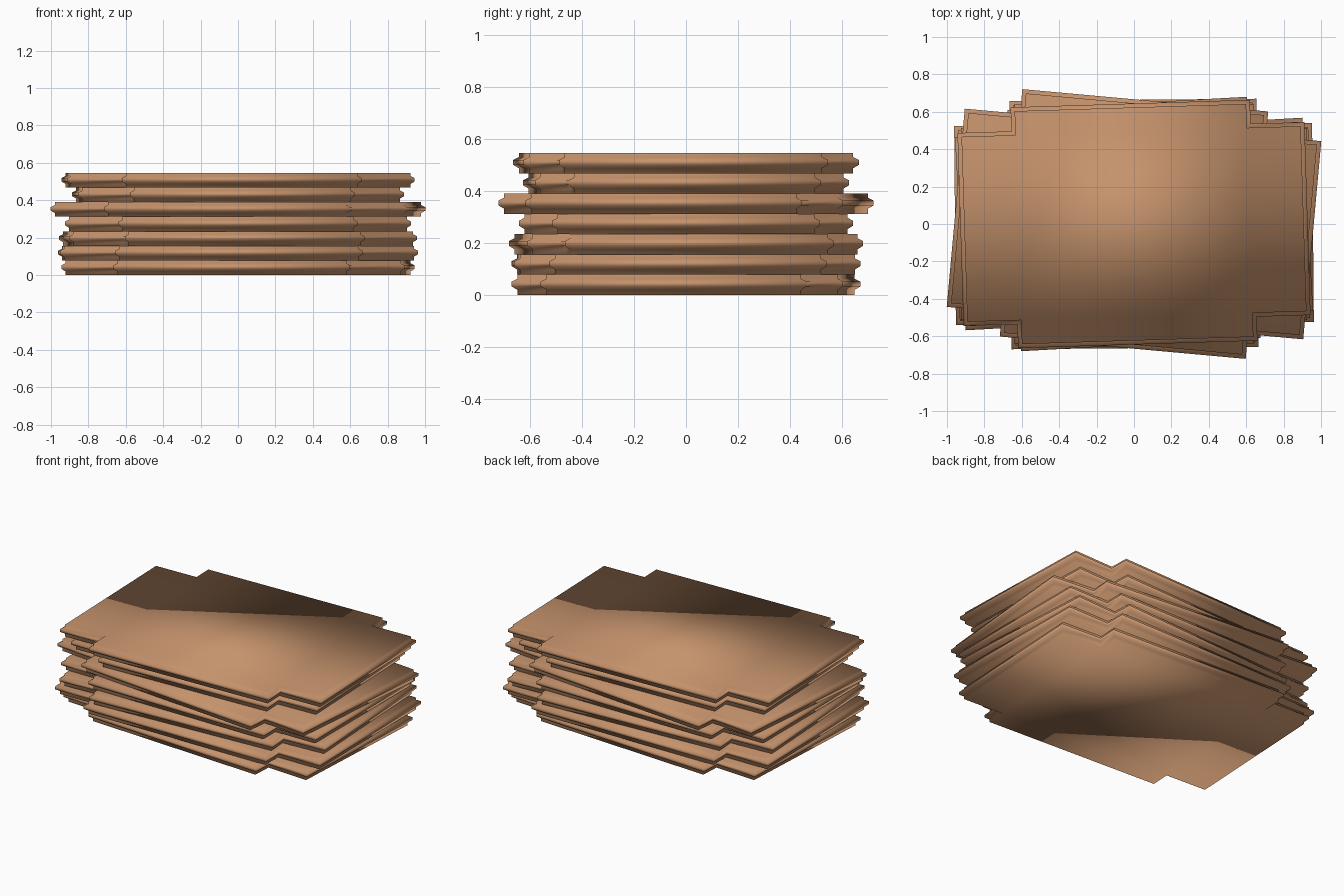
import bpy, bmesh
from math import radians, sin, cos

if "Cube" in bpy.data.objects:
    bpy.data.objects.remove(bpy.data.objects["Cube"])

# single warm brown material
brown = bpy.data.materials.new("warm brown")
brown.diffuse_color = (0.56, 0.29, 0.15, 1)
brown.use_nodes = True
brown.node_tree.nodes["Principled BSDF"].inputs["Base Color"].default_value = brown.diffuse_color

H = 0.545 / 7          # thickness of one slab
# edge profile: (height fraction, inset from the outer lip)
PROFILE = [(0, .021), (.25, .021), (.42, 0), (.66, 0), (.8, .021), (1, .021)]
# per slab, bottom to top: (scale, turn in degrees)
SLABS = [(.96, -3.0), (1.0, .5), (.972, 3.2), (.967, 0),
         (1.0, -5.2), (.91, 2.2), (.97, 1.8)]


def outline(s, inset):
    """Rectangle with a square notch at each corner, counter-clockwise."""
    a, b, n, c = (v * s - inset for v in (.957, .532, .66, .664))
    quarter = [(a, b), (n, b), (n, c)]
    pts = []
    for sx, sy in ((1, 1), (-1, 1), (-1, -1), (1, -1)):
        q = quarter if sx * sy > 0 else quarter[::-1]
        pts += [(x * sx, y * sy) for x, y in q]
    return pts


def slab(i, s, deg):
    bm = bmesh.new()
    ca, sa = cos(radians(deg)), sin(radians(deg))
    rings = [[bm.verts.new((x * ca - y * sa, x * sa + y * ca, (i + f) * H))
              for x, y in outline(s, inset)] for f, inset in PROFILE]
    n = len(rings[0])
    for lo, hi in zip(rings, rings[1:]):
        for k in range(n):
            m = (k + 1) % n
            bm.faces.new((lo[k], lo[m], hi[m], hi[k]))
    bm.faces.new(rings[0][::-1])
    bm.faces.new(rings[-1])
    for f in bm.faces:
        f.smooth = True
    me = bpy.data.meshes.new(f"slab_{i + 1}")
    bm.to_mesh(me)
    bm.free()
    me.materials.append(brown)
    bpy.context.collection.objects.link(bpy.data.objects.new(f"slab_{i + 1}", me))


# stack of seven slabs
for i, (s, deg) in enumerate(SLABS):
    slab(i, s, deg)
